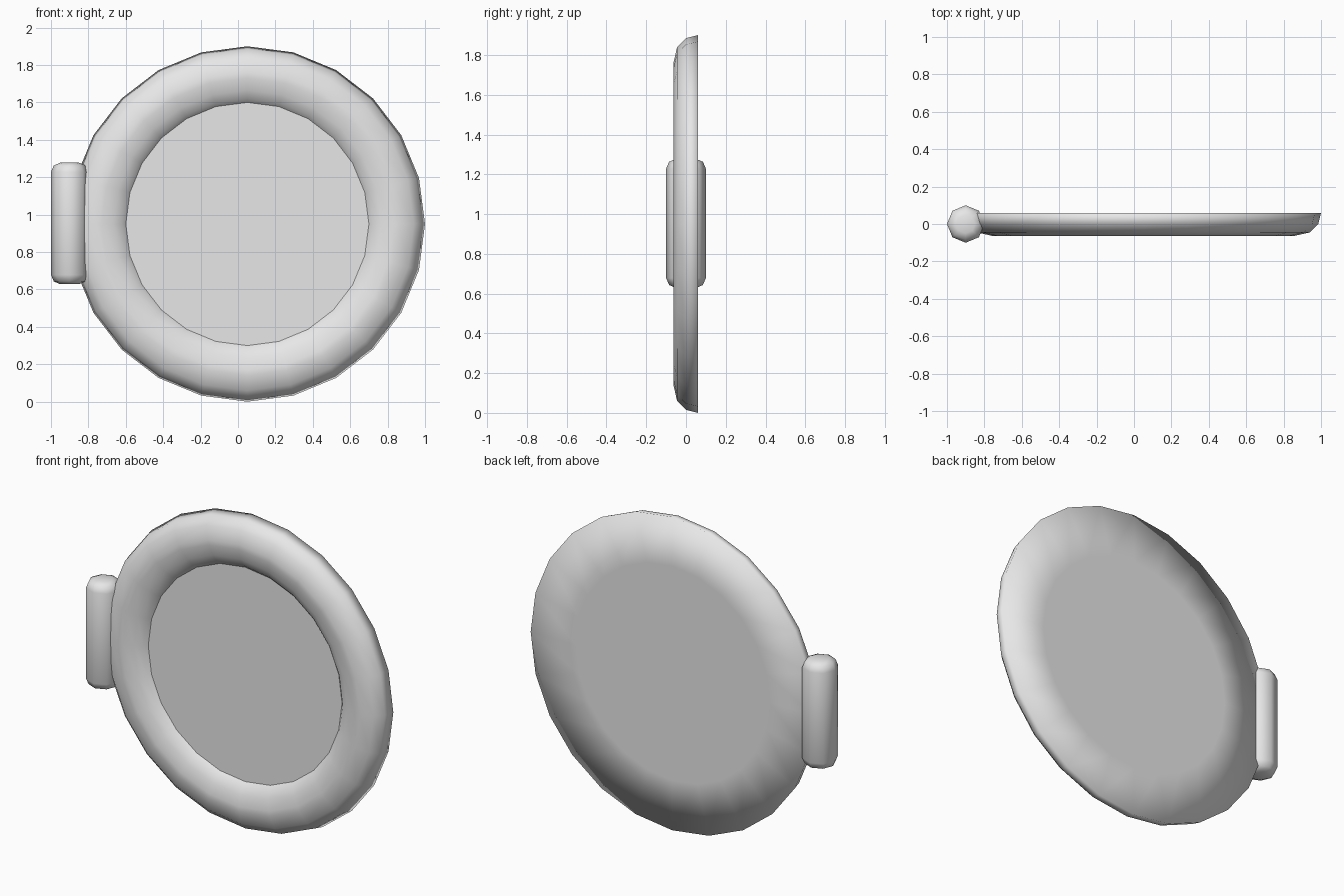
import bpy
import bmesh
from math import cos, sin, tau

cube = bpy.data.objects.get("Cube")
if cube:
    bpy.data.objects.remove(cube, do_unlink=True)

grey = bpy.data.materials.new("light_grey")
grey.use_nodes = True
grey.diffuse_color = (0.8, 0.8, 0.8, 1)
grey.node_tree.nodes["Principled BSDF"].inputs["Base Color"].default_value = (0.8, 0.8, 0.8, 1)


def lathe(name, profile, sides, centre, axis, caps=(True, True), smooth=True):
    """Turn (radius, height) points about the y or z axis."""
    bm = bmesh.new()
    rings = []
    for r, h in profile:
        ring = []
        for i in range(sides):
            a, b = r * cos(tau * i / sides), r * sin(tau * i / sides)
            ring.append(bm.verts.new((a, h, b) if axis == "y" else (a, b, h)))
        rings.append(ring)
    for low, high in zip(rings, rings[1:]):
        for i in range(sides):
            j = (i + 1) % sides
            bm.faces.new((low[i], low[j], high[j], high[i]))
    for ring, wanted in zip((rings[0], rings[-1]), caps):
        if wanted:
            bm.faces.new(ring)
    bmesh.ops.recalc_face_normals(bm, faces=bm.faces)
    for face in bm.faces:
        face.smooth = smooth
    mesh = bpy.data.meshes.new(name)
    bm.to_mesh(mesh)
    bm.free()
    mesh.materials.append(grey)
    obj = bpy.data.objects.new(name, mesh)
    obj.location = centre
    bpy.context.collection.objects.link(obj)
    return obj


door_centre = (0.05, 0, 0.95)

# Rounded rim with a flat, closed back
lathe("round_frame",
      [(0.65, 0.06), (0.95, 0.06), (0.935, 0), (0.89, -0.045), (0.81, -0.063),
       (0.78, -0.063), (0.715, -0.048), (0.67, -0.025), (0.65, -0.003)],
      24, door_centre, "y", caps=(True, False))

# Flat pane set inside the rim
lathe("pane", [(0.65, -0.003), (0.65, 0.02)], 24, door_centre, "y", smooth=False)

# Eight-sided hinge barrel with rounded ends
end = [(0.1, 0.275), (0.085, 0.31), (0.05, 0.325)]
barrel = [(r, -h) for r, h in reversed(end)] + end
lathe("hinge_barrel", barrel, 8, (-0.9, 0, 0.953), "z")
